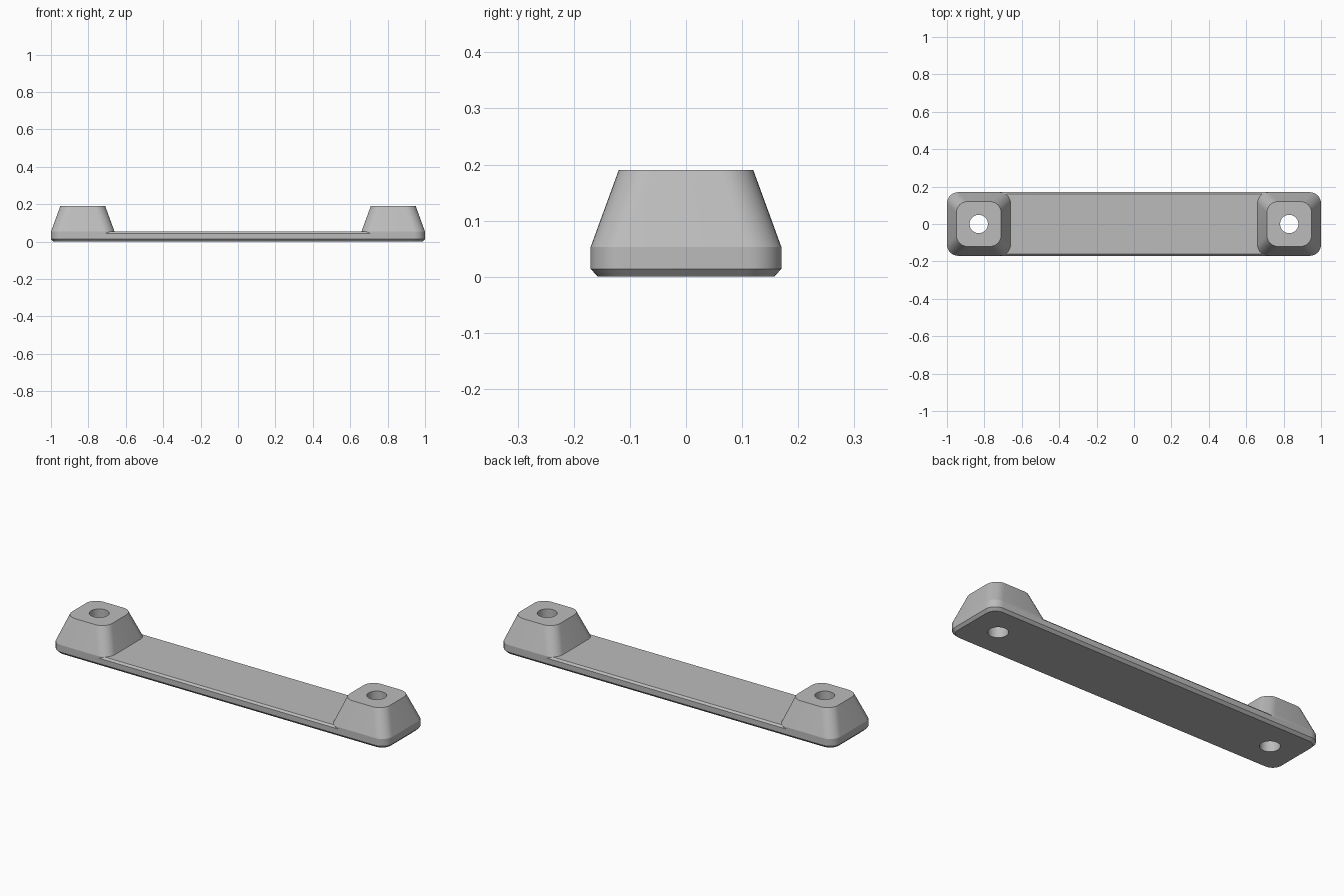
import bpy
import bmesh
import math

cube = bpy.data.objects.get("Cube")
if cube:
    bpy.data.objects.remove(cube, do_unlink=True)

# Single grey finish
grey = bpy.data.materials.new("light grey plastic")
grey.use_nodes = True
colour = (0.5, 0.5, 0.5, 1)
grey.diffuse_color = colour
grey.node_tree.nodes["Principled BSDF"].inputs["Base Color"].default_value = colour

CORNER_STEPS = 8
PAD_X = 0.83


def rounded_loop(bm, half_x, half_y, radius, z):
    """Counter-clockwise ring of vertices around a rounded rectangle."""
    ring = []
    for quadrant, (sx, sy) in enumerate([(1, 1), (-1, 1), (-1, -1), (1, -1)]):
        for step in range(CORNER_STEPS + 1):
            a = (quadrant + step / CORNER_STEPS) * math.pi / 2
            ring.append(bm.verts.new((sx * (half_x - radius) + radius * math.cos(a),
                                      sy * (half_y - radius) + radius * math.sin(a), z)))
    return ring


def loft(name, sections, x=0):
    """Closed solid through stacked rounded rectangles."""
    bm = bmesh.new()
    rings = [rounded_loop(bm, *s) for s in sections]
    for low, high in zip(rings, rings[1:]):
        for i in range(len(low)):
            j = (i + 1) % len(low)
            bm.faces.new((low[i], low[j], high[j], high[i]))
    bm.faces.new(rings[0][::-1])
    bm.faces.new(rings[-1])
    mesh = bpy.data.meshes.new(name)
    bm.to_mesh(mesh)
    bm.free()
    mesh.materials.append(grey)
    obj = bpy.data.objects.new(name, mesh)
    obj.location.x = x
    bpy.context.collection.objects.link(obj)
    return obj


def activate(obj):
    bpy.ops.object.select_all(action="DESELECT")
    obj.select_set(True)
    bpy.context.view_layer.objects.active = obj


def drill(obj, x):
    """Cut a vertical screw hole through a part."""
    bpy.ops.mesh.primitive_cylinder_add(vertices=40, radius=0.049, depth=1, location=(x, 0, 0))
    cutter = bpy.context.object
    cutter.hide_render = True
    cutter.data.materials.append(grey)
    activate(obj)
    mod = obj.modifiers.new("screw hole", "BOOLEAN")
    mod.operation = "DIFFERENCE"
    mod.solver = "EXACT"
    mod.object = cutter
    bpy.ops.object.modifier_apply(modifier=mod.name)
    bpy.data.objects.remove(cutter, do_unlink=True)


# Long base plate with chamfered rims
plate = loft("base_plate", [
    (0.987, 0.157, 0.052, 0),
    (1, 0.17, 0.06, 0.014),
    (1, 0.17, 0.06, 0.043),
    (0.99, 0.16, 0.054, 0.053),
])
parts = [plate]
for side in (-1, 1):
    drill(plate, side * PAD_X)

# Tapered mounting pads at both ends
for name, side in (("right_pad", -1), ("left_pad", 1)):
    pad = loft(name, [
        (0.17, 0.17, 0.06, 0.043),
        (0.17, 0.17, 0.06, 0.053),
        (0.12, 0.12, 0.06, 0.19),
    ], side * PAD_X)
    drill(pad, side * PAD_X)
    parts.append(pad)

# Smooth corners, crisp rims
for obj in parts:
    activate(obj)
    bpy.ops.object.shade_smooth_by_angle(angle=math.radians(15))
